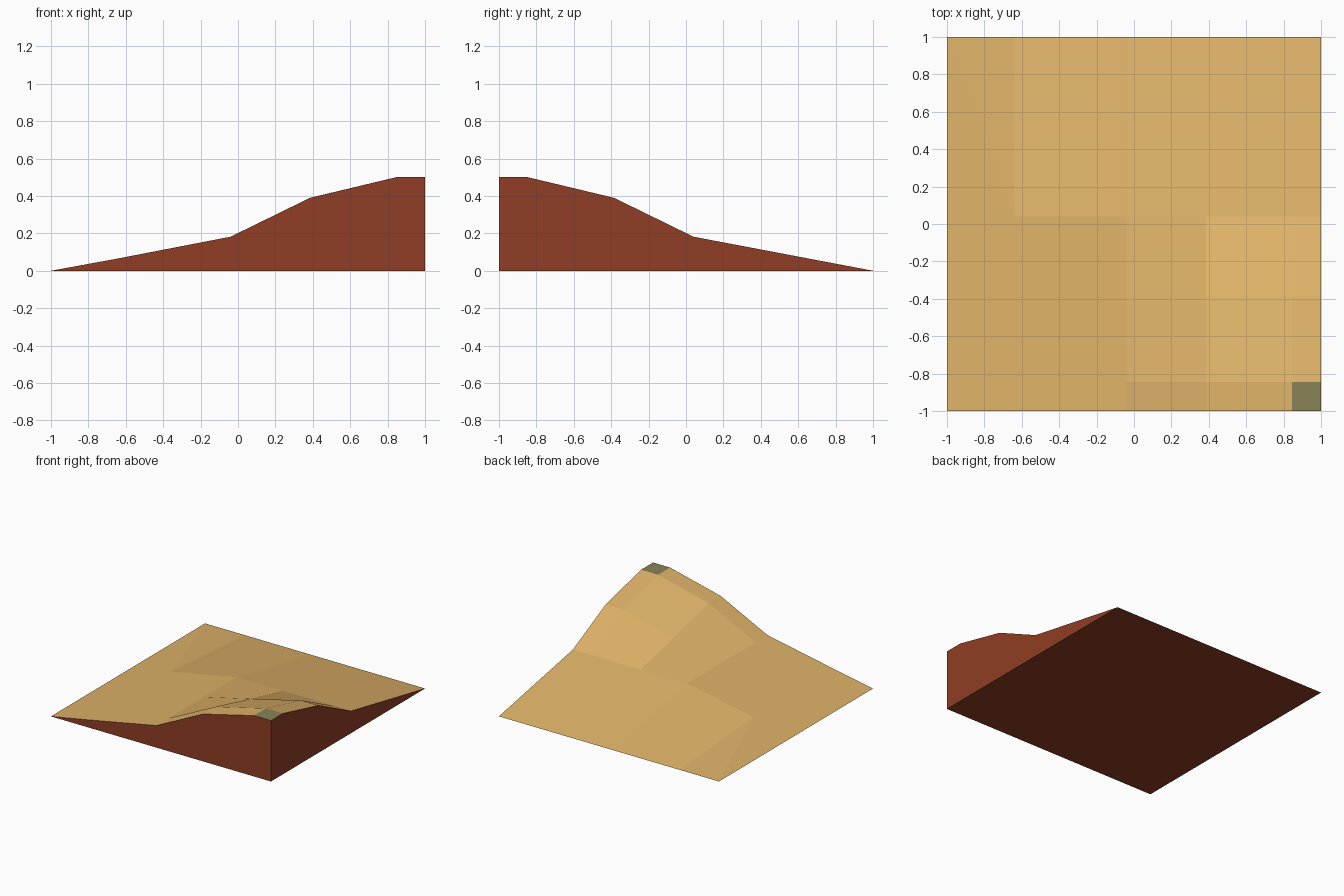
import bpy, bmesh

if "Cube" in bpy.data.objects:
    bpy.data.objects.remove(bpy.data.objects["Cube"])


def material(name, rgb):
    m = bpy.data.materials.new(name)
    m.diffuse_color = (*rgb, 1)
    m.use_nodes = True
    m.node_tree.nodes["Principled BSDF"].inputs["Base Color"].default_value = m.diffuse_color
    return m


# Height profile from the low edge (-1) to the high corner (1)
PROFILE = [(-1, 0), (-0.64, 0.066), (-0.04, 0.182), (0.385, 0.39), (0.845, 0.5), (1, 0.5)]
STEP, TOP = 0.182, 0.5
N = len(PROFILE)


def height(i, j):
    a, b = PROFILE[i][1], PROFILE[j][1]
    low = min(a, b)
    return low if low <= STEP else max(STEP, a + b - TOP)


# Sloped ground: the profile runs along x and, mirrored, along y
rows = [j for j in range(N) if j != 1][::-1]          # y from front to back
bm = bmesh.new()
grid = []
for j in rows:
    grid.append([bm.verts.new((PROFILE[i][0], -PROFILE[j][0], height(i, j))) for i in range(N)])
R = len(rows)
for r in range(R - 1):
    for i in range(N - 1):
        a, b, c, d = grid[r][i], grid[r][i + 1], grid[r + 1][i + 1], grid[r + 1][i]
        if r == R - 2 and i == 0:                     # folded low corner
            faces = [bm.faces.new((a, b, d)), bm.faces.new((b, c, d))]
        else:
            faces = [bm.faces.new((a, b, c, d))]
        for f in faces:
            f.material_index = 1 if (r == 0 and i == N - 2) else 0

# Cliff walls on the front and right
corner = bm.verts.new((1, -1, 0))
front = bm.faces.new([grid[0][0], corner] + grid[0][:0:-1])
right = bm.faces.new([corner] + [grid[r][-1] for r in range(R - 1, -1, -1)])

# Flat underside, sharing the low left and back edges
under = bm.faces.new([corner, grid[0][0]] + [grid[r][0] for r in range(1, R)]
                     + grid[-1][1:])
for f in (front, right, under):
    f.material_index = 2
bmesh.ops.recalc_face_normals(bm, faces=bm.faces[:])

mesh = bpy.data.meshes.new("cliff_corner")
bm.to_mesh(mesh)
bm.free()
for m in (material("sand", (0.73, 0.445, 0.138)),
          material("grass", (0.245, 0.23, 0.092)),
          material("red_rock", (0.279, 0.048, 0.018))):
    mesh.materials.append(m)
bpy.context.collection.objects.link(bpy.data.objects.new("cliff_corner", mesh))
